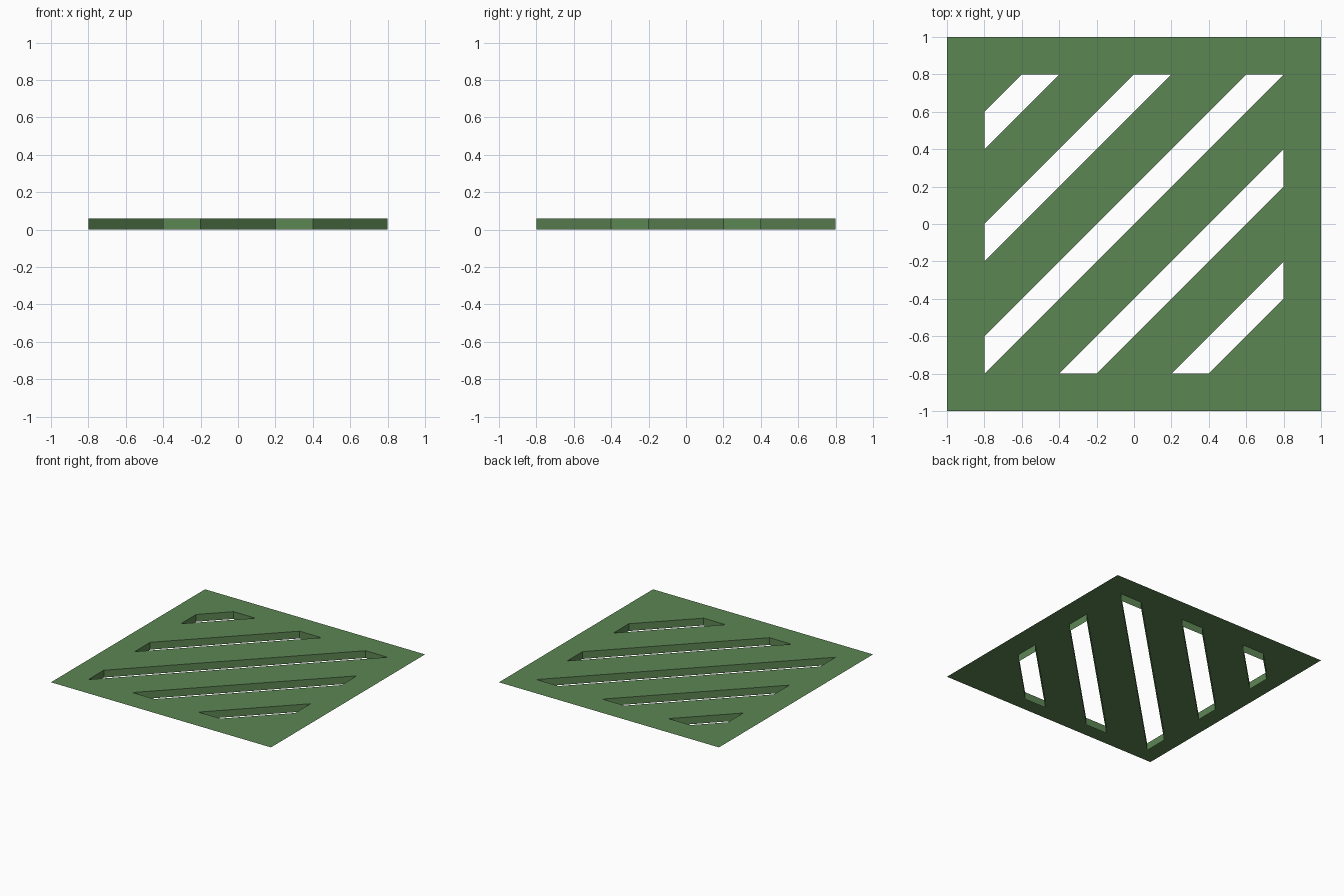
import bpy, bmesh
from mathutils import Vector

if "Cube" in bpy.data.objects:
    bpy.data.objects.remove(bpy.data.objects["Cube"])

HALF, RIM, TOP = 1.0, 0.8, 0.06            # plate half size, slot limit, top height
SLOTS = (-1.2, -0.6, 0.0, 0.6, 1.2)        # each slot spans y - x from c to c + WIDTH
WIDTH = 0.2

green = bpy.data.materials.new("leaf green")
green.diffuse_color = (0.108, 0.24, 0.088, 1)
green.use_nodes = True
green.node_tree.nodes["Principled BSDF"].inputs["Base Color"].default_value = green.diffuse_color

bm = bmesh.new()


def cut(point, normal):
    bmesh.ops.bisect_plane(bm, geom=bm.verts[:] + bm.edges[:] + bm.faces[:],
                           dist=1e-5, plane_co=point, plane_no=normal)


def in_slot(p):
    inside = max(abs(p.x), abs(p.y)) < RIM
    return inside and any(c < p.y - p.x < c + WIDTH for c in SLOTS)


# Top sheet, scored along the rim and both sides of every diagonal slot
corners = [(-HALF, -HALF), (HALF, -HALF), (HALF, HALF), (-HALF, HALF)]
bm.faces.new([bm.verts.new((x, y, TOP)) for x, y in corners])
for s in (-RIM, RIM):
    cut((s, 0, TOP), (1, 0, 0))
    cut((0, s, TOP), (0, 1, 0))
for c in SLOTS:
    for d in (c, c + WIDTH):
        cut((0, d, TOP), (-1, 1, 0))

# Open the slots
holes = [f for f in bm.faces if in_slot(f.calc_center_median())]
bmesh.ops.delete(bm, geom=holes, context='FACES')

# Slot walls hang down from the sheet; the outer edge stays a bare sheet
rims = [e for e in bm.edges if e.is_boundary
        and all(max(abs(v.co.x), abs(v.co.y)) < RIM + 0.01 for v in e.verts)]
walls = bmesh.ops.extrude_edge_only(bm, edges=rims)["geom"]
for v in walls:
    if isinstance(v, bmesh.types.BMVert):
        v.co.z = 0

# Sheet faces up, walls face into their slots
bmesh.ops.recalc_face_normals(bm, faces=bm.faces[:])
bm.normal_update()
sheet = max(bm.faces, key=lambda f: abs(f.normal.z))
if sheet.normal.z < 0:
    bmesh.ops.reverse_faces(bm, faces=bm.faces[:])

mesh = bpy.data.meshes.new("slotted_plate")
bm.to_mesh(mesh)
bm.free()
mesh.materials.append(green)
bpy.context.collection.objects.link(bpy.data.objects.new("slotted_plate", mesh))
